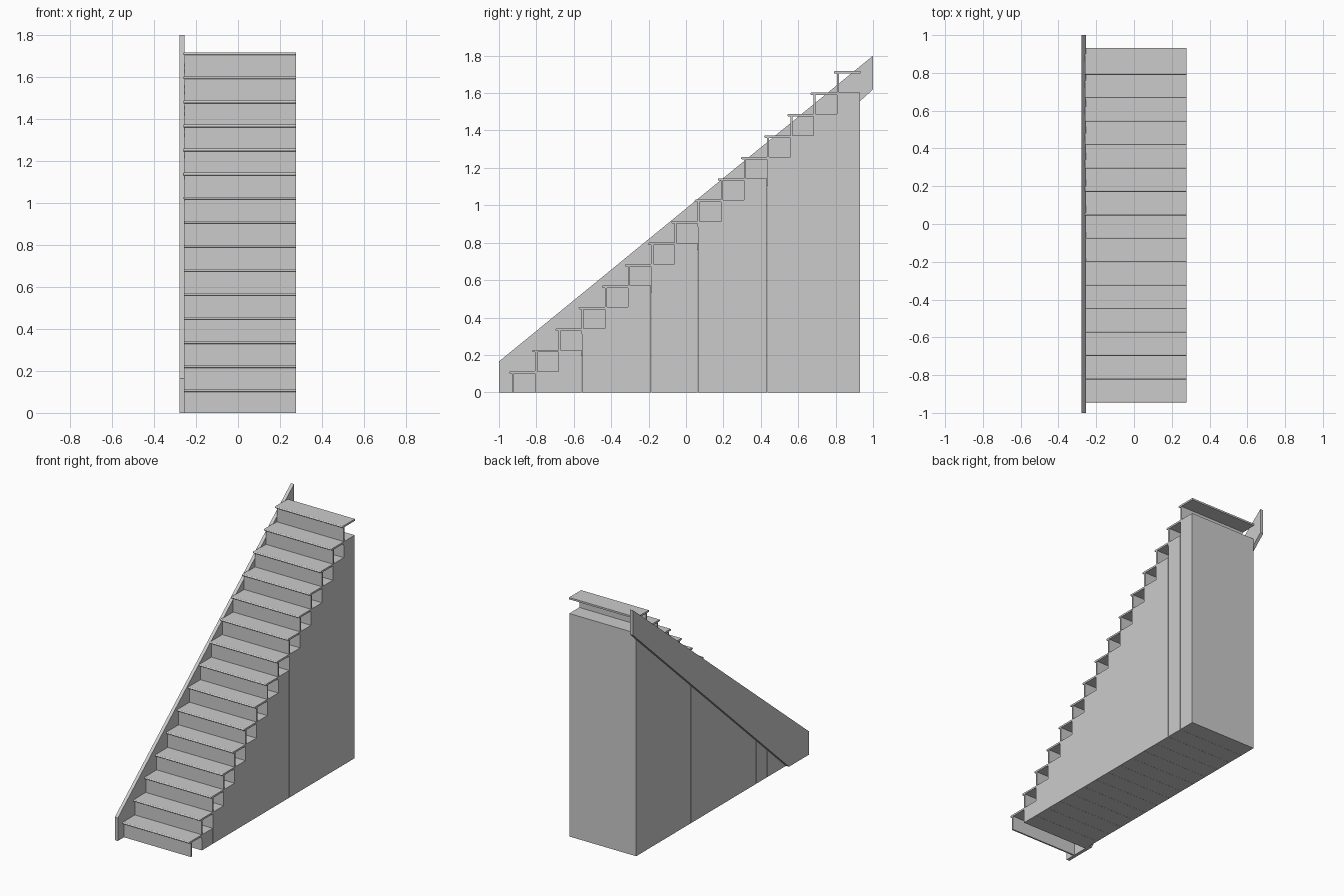
import bpy, bmesh, math

if "Cube" in bpy.data.objects:
    bpy.data.objects.remove(bpy.data.objects["Cube"])

STEPS, RUN, RISE = 15, 0.124, 0.1146
X_RIGHT, X_LEFT = 0.277, -0.255


def extrude_profile(name, profile, x0, x1):
    """Extrude a (y, z) outline along x."""
    bm = bmesh.new()
    face = bm.faces.new([bm.verts.new((x0, y, z)) for y, z in profile])
    geo = bmesh.ops.extrude_face_region(bm, geom=[face])["geom"]
    moved = [g for g in geo if isinstance(g, bmesh.types.BMVert)]
    bmesh.ops.translate(bm, verts=moved, vec=(x1 - x0, 0, 0))
    bmesh.ops.recalc_face_normals(bm, faces=bm.faces)
    mesh = bpy.data.meshes.new(name)
    bm.to_mesh(mesh)
    bm.free()
    obj = bpy.data.objects.new(name, mesh)
    bpy.context.collection.objects.link(obj)
    return obj


def rect(y0, y1, z0, z1):
    return [(y0, z0), (y1, z0), (y1, z1), (y0, z1)]


for i in range(STEPS):
    nose = -0.946 + RUN * i
    top = 0.113 + RISE * i
    riser_y = -0.93 + RUN * i

    # Tread with rounded nosing
    t = 0.013
    r = t / 2
    arc = [(nose + r - r * math.sin(a), top - r + r * math.cos(a))
           for a in (math.pi * k / 6 for k in range(7))]
    back = nose + 0.142
    extrude_profile(f"tread_{i + 1}", arc + [(back, top - t), (back, top)],
                    X_LEFT - 0.005, X_RIGHT)

    # Riser board, lapping behind the tread below
    bottom = max(0.0, top - RISE - 0.03)
    extrude_profile(f"riser_{i + 1}", rect(riser_y, riser_y + 0.011, bottom, top - t),
                    X_LEFT, X_RIGHT - 0.001)

    # Solid support block under every step but the first
    if i > 0:
        extrude_profile(f"support_block_{i + 1}",
                        rect(riser_y + 0.001, riser_y + RUN, 0, top - RISE - 0.001),
                        X_LEFT, X_RIGHT - 0.0005)

# Sloping side board on the left
extrude_profile("side_stringer",
                [(-1, 0), (-0.77, 0), (1, 1.62), (1, 1.80), (-1, 0.165)],
                -0.279, X_LEFT)
